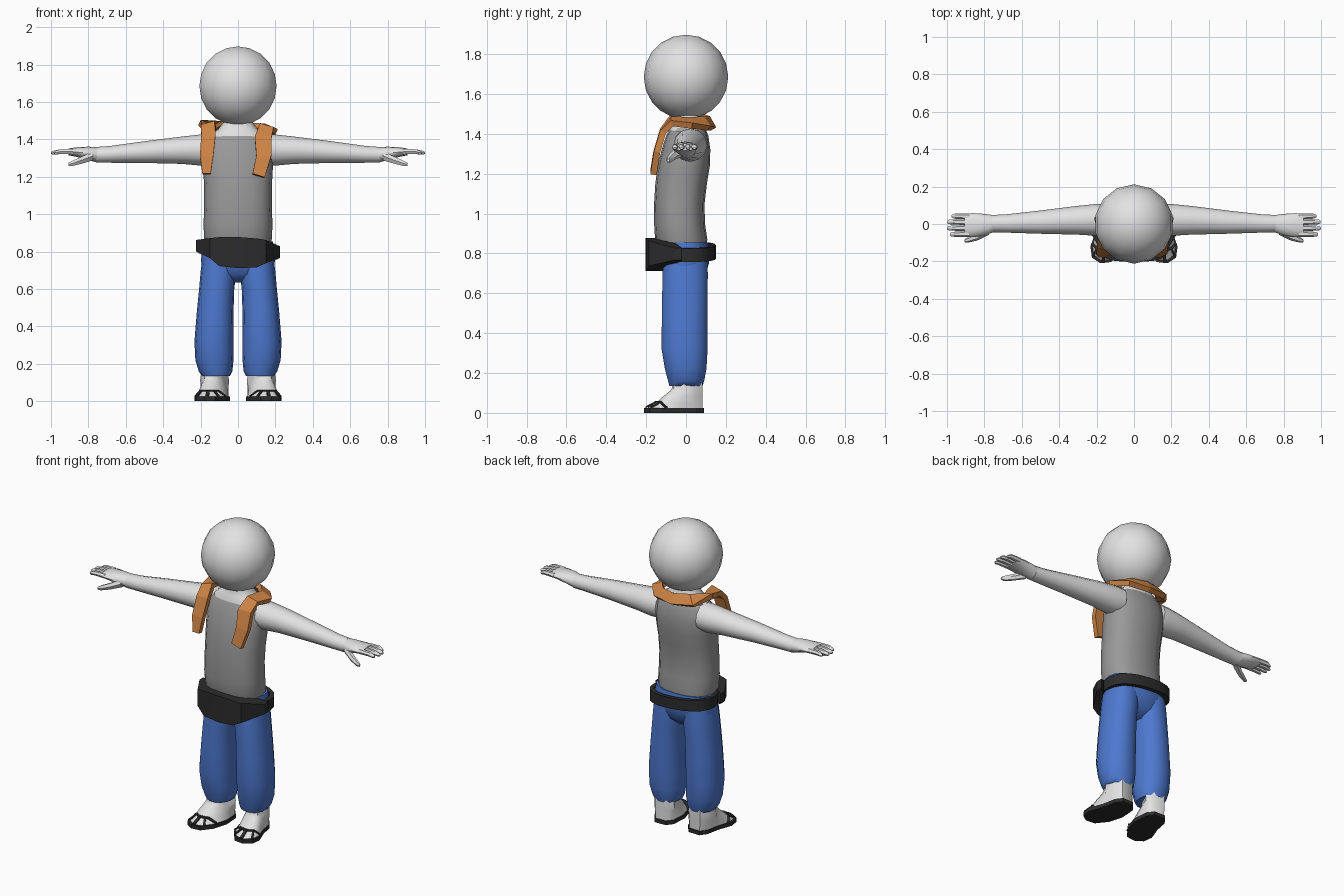
import bpy, bmesh, math
from mathutils import Vector


def material(name, rgb):
    m = bpy.data.materials.new(name)
    m.diffuse_color = (*rgb, 1)
    return m


SKIN = material("pale_skin", (0.76, 0.76, 0.76))
SHIRT = material("grey_cloth", (0.32, 0.32, 0.32))
BLUE = material("blue_cloth", (0.075, 0.19, 0.63))
DARK = material("dark_leather", (0.025, 0.025, 0.025))
ORANGE = material("orange_cloth", (0.62, 0.23, 0.06))


def finish(name, bm, mat, smooth=40):
    bmesh.ops.recalc_face_normals(bm, faces=bm.faces)
    me = bpy.data.meshes.new(name)
    bm.to_mesh(me)
    bm.free()
    me.materials.append(mat)
    if smooth:
        me.shade_smooth()
        me.set_sharp_from_angle(angle=math.radians(smooth))
    ob = bpy.data.objects.new(name, me)
    bpy.context.collection.objects.link(ob)
    return ob


def loft(name, rings, mat, smooth=40, closed=False):
    """Skin a list of equal-length point rings; cap the ends unless closed."""
    bm = bmesh.new()
    vs = [[bm.verts.new(p) for p in r] for r in rings]
    pairs = list(zip(vs, vs[1:])) + ([(vs[-1], vs[0])] if closed else [])
    for a, b in pairs:
        for i in range(len(a)):
            j = (i + 1) % len(a)
            bm.faces.new((a[i], a[j], b[j], b[i]))
    if not closed:
        bm.faces.new(vs[0])
        bm.faces.new(vs[-1])
    return finish(name, bm, mat, smooth)


def oval(n, ru, rv, power=1.0):
    out = []
    for i in range(n):
        c, s = math.cos(2 * math.pi * i / n), math.sin(2 * math.pi * i / n)
        out.append((ru * math.copysign(abs(c) ** power, c), rv * math.copysign(abs(s) ** power, s)))
    return out


def z_ring(z, cx, rx, y0, y1, n=16, power=0.85):
    return [(cx + u, (y0 + y1) / 2 + v, z) for u, v in oval(n, rx, (y1 - y0) / 2, power)]


def x_ring(x, y, z, ry, rz, n=10):
    return [(x, y + u, z + v) for u, v in oval(n, ry, rz)]


def flip(pts, side):
    return [(side * p[0], p[1], p[2]) for p in pts]


# Head
bm = bmesh.new()
bmesh.ops.create_uvsphere(bm, u_segments=14, v_segments=10, radius=0.212)
for v in bm.verts:
    v.co.z += 1.685
finish("head", bm, SKIN, 60)

# Neck and upper chest
loft("neck", [z_ring(*r) for r in [
    (1.38, 0, 0.15, -0.09, 0.095), (1.425, 0, 0.15, -0.085, 0.095),
    (1.455, 0, 0.105, -0.07, 0.085), (1.49, 0, 0.08, -0.06, 0.07),
    (1.55, 0, 0.075, -0.06, 0.06)]], SKIN)

# Sleeveless shirt
loft("shirt", [z_ring(*r) for r in [
    (0.80, 0, 0.165, -0.13, 0.10), (0.87, 0, 0.182, -0.155, 0.107),
    (0.95, 0, 0.184, -0.16, 0.095), (1.05, 0, 0.181, -0.16, 0.093),
    (1.15, 0, 0.181, -0.154, 0.105), (1.24, 0, 0.186, -0.142, 0.12),
    (1.32, 0, 0.188, -0.122, 0.122), (1.39, 0, 0.175, -0.10, 0.112),
    (1.42, 0, 0.145, -0.085, 0.10)]], SHIRT, 50)

# Trousers: hips plus one loft per leg
loft("trouser_hips", [z_ring(*r) for r in [
    (0.635, 0, 0.09, -0.05, 0.04), (0.68, 0, 0.182, -0.105, 0.095),
    (0.75, 0, 0.198, -0.122, 0.115), (0.80, 0, 0.193, -0.122, 0.118),
    (0.855, 0, 0.186, -0.115, 0.11)]], BLUE, 60)

LEG = [(0.135, 0.118, 0.076, -0.085, 0.085), (0.16, 0.12, 0.09, -0.092, 0.093),
       (0.22, 0.126, 0.102, -0.108, 0.105), (0.32, 0.129, 0.104, -0.125, 0.111),
       (0.48, 0.122, 0.098, -0.124, 0.111), (0.60, 0.114, 0.094, -0.122, 0.111),
       (0.70, 0.103, 0.096, -0.12, 0.112), (0.78, 0.098, 0.09, -0.115, 0.108)]

# Arm, palm and finger stations: x, y, z, half depth, half height
ARM = [(0.14, 0.022, 1.345, 0.085, 0.082), (0.20, 0.022, 1.343, 0.085, 0.083),
       (0.30, 0.02, 1.342, 0.077, 0.073), (0.50, 0.01, 1.332, 0.062, 0.058),
       (0.68, 0.003, 1.32, 0.049, 0.045), (0.76, 0.002, 1.317, 0.046, 0.042)]
PALM = [(0.75, 0.002, 1.317, 0.045, 0.041), (0.80, -0.004, 1.325, 0.058, 0.036),
        (0.86, -0.006, 1.332, 0.064, 0.026), (0.905, -0.006, 1.333, 0.062, 0.018)]
FINGERS = [(0.042, 0.975), (0.011, 0.998), (-0.022, 1.0), (-0.055, 0.985)]

SOLE = [(0.05, 0.05), (0.08, 0.088), (0.155, 0.09), (0.185, 0.05), (0.20, -0.03), (0.233, -0.12),
        (0.225, -0.18), (0.18, -0.21), (0.12, -0.203), (0.07, -0.14), (0.043, -0.05)]


def foot_ring(z, width, front):
    return [(0.12 + (x - 0.12) * (width if y > -0.04 else front ** 0.5 * 0.95),
             y * (front if y < 0 else 0.93), z) for x, y in SOLE]


def strap(name, pts, side, half=0.009):
    """Thin flat strip lying along a polyline."""
    pts = [Vector(p) for p in pts]
    rings = []
    for i, p in enumerate(pts):
        t = pts[min(i + 1, len(pts) - 1)] - pts[max(i - 1, 0)]
        w = Vector((-t.y, t.x, 0)).normalized() * half
        up = Vector((0, 0, 0.004))
        rings.append(flip([p - w - up, p + w - up, p + w + up, p - w + up], side))
    loft(name, rings, DARK, 0)


for side, tag in ((1, "left"), (-1, "right")):
    def part(name, rings, mat, smooth=50):
        return loft(f"{tag}_{name}", [flip(r, side) for r in rings], mat, smooth)

    part("trouser_leg", [z_ring(*r, n=14, power=0.9) for r in LEG], BLUE, 60)
    part("arm", [x_ring(*r, n=12) for r in ARM], SKIN)
    part("palm", [x_ring(*r, n=12) for r in PALM], SKIN)
    for k, (y, tip) in enumerate(FINGERS):
        part(f"finger_{k + 1}", [x_ring(0.88, y * 0.95, 1.334, 0.016, 0.016, 6),
                                 x_ring(0.95, y, 1.335, 0.0145, 0.014, 6),
                                 x_ring(tip - 0.01, y, 1.329, 0.012, 0.011, 6),
                                 x_ring(tip, y, 1.327, 0.006, 0.006, 6)], SKIN)
    part("thumb", [x_ring(0.775, -0.03, 1.312, 0.028, 0.028, 6), x_ring(0.84, -0.068, 1.287, 0.021, 0.021, 6),
                   x_ring(0.89, -0.086, 1.27, 0.014, 0.016, 6), x_ring(0.907, -0.09, 1.266, 0.007, 0.009, 6)], SKIN)

    # Foot, sole and sandal straps
    part("foot", [foot_ring(*r) for r in [(0.02, 0.95, 0.95), (0.05, 0.97, 0.72), (0.08, 1.0, 0.56),
                                          (0.112, 1.03, 0.37), (0.125, 1.0, 0.33), (0.18, 0.95, 0.32)]], SKIN)
    part("sole", [[(x, y, z) for x, y in SOLE] for z in (0, 0.024)], DARK, 0)
    strap(f"{tag}_toe_strap", [(0.165, -0.203, 0.028), (0.16, -0.152, 0.055)], side)
    strap(f"{tag}_cross_strap", [(0.065, -0.12, 0.027), (0.105, -0.138, 0.056), (0.16, -0.148, 0.056),
                                 (0.20, -0.125, 0.056), (0.225, -0.10, 0.027)], side)
    strap(f"{tag}_inner_strap", [(0.105, -0.187, 0.028), (0.125, -0.148, 0.053)], side, 0.006)
    strap(f"{tag}_outer_strap", [(0.219, -0.175, 0.028), (0.197, -0.128, 0.053)], side, 0.006)


# Belt: a slanted band around the waist
def tilt(x):
    return -0.08 * x


belt = []
for u, v in oval(20, 1, 1, 0.85):
    belt.append([(u * r, 0.02 + v * q, 0.808 + tilt(u * r) + h)
                 for r, q, h in ((0.212, 0.13, -0.034), (0.212, 0.13, 0.034),
                                 (0.185, 0.105, 0.034), (0.185, 0.105, -0.034))])
loft("belt", belt, DARK, 30, closed=True)

# Waist pouch: stations across x with front y, back y, bottom z, top z
POUCH = [(-0.225, -0.06, -0.02, 0.800, 0.862), (-0.15, -0.185, -0.07, 0.765, 0.872),
         (-0.10, -0.198, -0.07, 0.722, 0.877), (0, -0.204, -0.07, 0.712, 0.878),
         (0.10, -0.198, -0.07, 0.715, 0.87), (0.15, -0.185, -0.07, 0.738, 0.862),
         (0.225, -0.06, -0.02, 0.766, 0.828)]
loft("waist_pouch", [[(x, f, b), (x, f, t), (x, k, t), (x, k, b)] for x, f, k, b, t in POUCH], DARK, 20)

# Scarf: rectangular section swept around the neck; each row is a centre and a half width
SCARF = [((-0.168, -0.163, 1.215), (0.022, 0, 0)), ((-0.168, -0.148, 1.31), (0.036, 0, 0)),
         ((-0.158, -0.115, 1.42), (0.038, 0, 0)), ((-0.158, -0.07, 1.475), (0.036, 0, 0.01)),
         ((-0.172, 0.03, 1.475), (0.034, 0, -0.015)), ((-0.11, 0.10, 1.463), (0.022, -0.016, 0.024)),
         ((0, 0.122, 1.452), (0, -0.016, 0.028)), ((0.11, 0.10, 1.452), (-0.022, -0.016, 0.024)),
         ((0.172, 0.03, 1.455), (-0.034, 0, 0.015)), ((0.15, -0.07, 1.462), (-0.036, 0, 0.01)),
         ((0.135, -0.115, 1.41), (-0.045, 0, 0)), ((0.138, -0.145, 1.31), (-0.04, 0, 0)),
         ((0.11, -0.163, 1.205), (-0.032, 0, 0.01))]
# turn the half widths so they run continuously from one end to the other
centres = [Vector(c) for c, _ in SCARF]
widths = [Vector(w) for _, w in SCARF]
for i in range(1, len(SCARF)):
    t0 = centres[i] - centres[i - 1]
    if widths[i].dot(widths[i - 1]) < 0 and i not in (6, 7):
        widths[i].negate()
rings = []
for i, (c, w) in enumerate(zip(centres, widths)):
    t = centres[min(i + 1, len(centres) - 1)] - centres[max(i - 1, 0)]
    n = t.cross(w).normalized() * 0.016
    rings.append([c - w - n, c + w - n, c + w + n, c - w + n])
loft("scarf", rings, ORANGE, 0)
